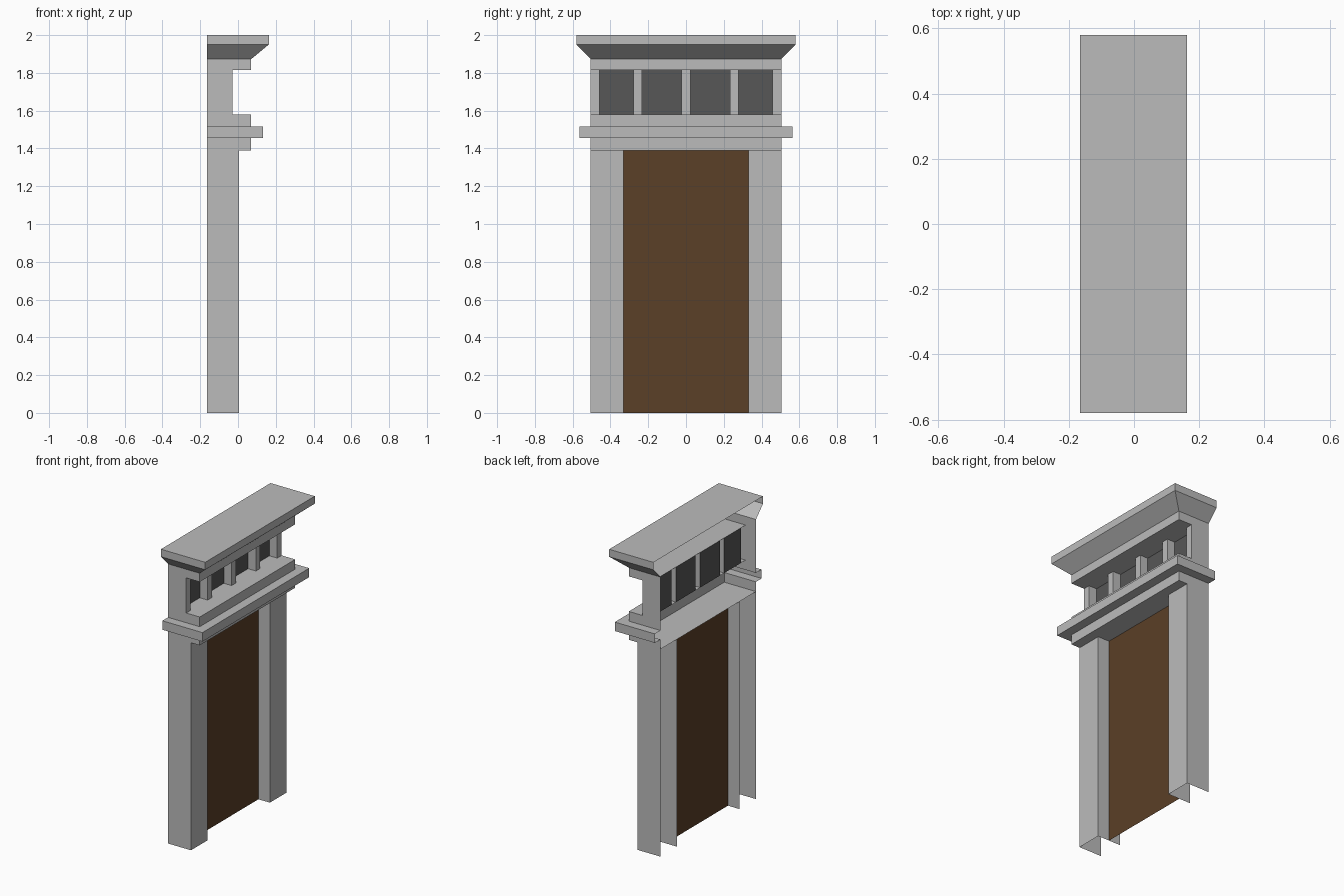
import bpy

if "Cube" in bpy.data.objects:
    bpy.data.objects.remove(bpy.data.objects["Cube"], do_unlink=True)


def material(name, rgb):
    m = bpy.data.materials.new(name)
    m.use_nodes = True
    colour = (*rgb, 1.0)
    m.diffuse_color = colour
    m.node_tree.nodes["Principled BSDF"].inputs["Base Color"].default_value = colour
    return m


STONE = material("grey stone", (0.5, 0.5, 0.5))
WOOD = material("dark brown wood", (0.103, 0.05, 0.02))
DARK = material("charcoal panel", (0.095, 0.095, 0.095))

BACK = -0.165     # open rear plane
HALF = 0.505      # half width of the body
OPENING = 0.33    # half width of the doorway
SHAFT = 0.005     # front of the pillars
LEDGE = 0.07      # front of the entablature
FRIEZE = -0.03    # front of the frieze posts
PANEL = -0.088    # recessed frieze panels


def loft(name, loops, mats=(STONE,), rule=None):
    """Join open loops of equal length with quads."""
    n = len(loops[0])
    verts = [p for loop in loops for p in loop]
    faces = [(r * n + i, r * n + i + 1, (r + 1) * n + i + 1, (r + 1) * n + i)
             for r in range(len(loops) - 1) for i in range(n - 1)]
    mesh = bpy.data.meshes.new(name)
    mesh.from_pydata(verts, [], faces)
    for m in mats:
        mesh.materials.append(m)
    if rule:
        for poly in mesh.polygons:
            poly.material_index = rule(poly)
    mesh.update()
    obj = bpy.data.objects.new(name, mesh)
    bpy.context.collection.objects.link(obj)
    return obj


def wall(name, path, z0, z1, mats=(STONE,), rule=None):
    return loft(name, [[(x, y, z) for x, y in path] for z in (z0, z1)], mats, rule)


def moulding(name, profile):
    """Carry a (front, half width, height) profile round three sides."""
    return loft(name, [[(BACK, -h, z), (x, -h, z), (x, h, z), (BACK, h, z)]
                       for x, h, z in profile])


def plate(name, x_start, x_end, half, z):
    return loft(name, [[(x, -half, z), (x, half, z)] for x in (x_start, x_end)])


# Hollow pillars, open at the rear
right_path = [(BACK, -HALF), (SHAFT, -HALF), (SHAFT, -OPENING), (BACK, -OPENING)]
left_path = [(x, -y) for x, y in reversed(right_path)]
wall("right_pillar", right_path, 0, 1.39)
wall("left_pillar", left_path, 0, 1.39)

# Door leaf
wall("door", [(-0.08, -OPENING), (-0.08, OPENING)], 0, 1.39, (WOOD,))

# Lintel with projecting band
moulding("lintel", [(LEDGE, HALF, 1.39), (LEDGE, HALF, 1.455),
                    (0.132, 0.565, 1.455), (0.132, 0.565, 1.515),
                    (LEDGE, HALF, 1.515), (LEDGE, HALF, 1.58)])
plate("lintel_soffit", BACK, LEDGE, HALF, 1.39)
plate("frieze_sill", LEDGE, PANEL, HALF, 1.58)

# Frieze: posts in front, dark panels set back between them
path = [(BACK, -HALF), (FRIEZE, -HALF)]
for centre, half in ((-0.368, 0.09), (-0.128, 0.104), (0.128, 0.104), (0.368, 0.09)):
    a, b = centre - half, centre + half
    path += [(FRIEZE, a), (PANEL, a), (PANEL, b), (FRIEZE, b)]
path += [(FRIEZE, HALF), (BACK, HALF)]
wall("frieze", path, 1.58, 1.815, (STONE, DARK),
     lambda p: int(abs(p.center.x - PANEL) < 0.001))

# Crown with sloped underside and flat top
plate("frieze_ceiling", PANEL, LEDGE, HALF, 1.815)
moulding("crown", [(LEDGE, HALF, 1.815), (LEDGE, HALF, 1.873),
                   (0.163, 0.58, 1.95), (0.163, 0.58, 2.0)])
plate("crown_top", 0.163, BACK, 0.58, 2.0)
